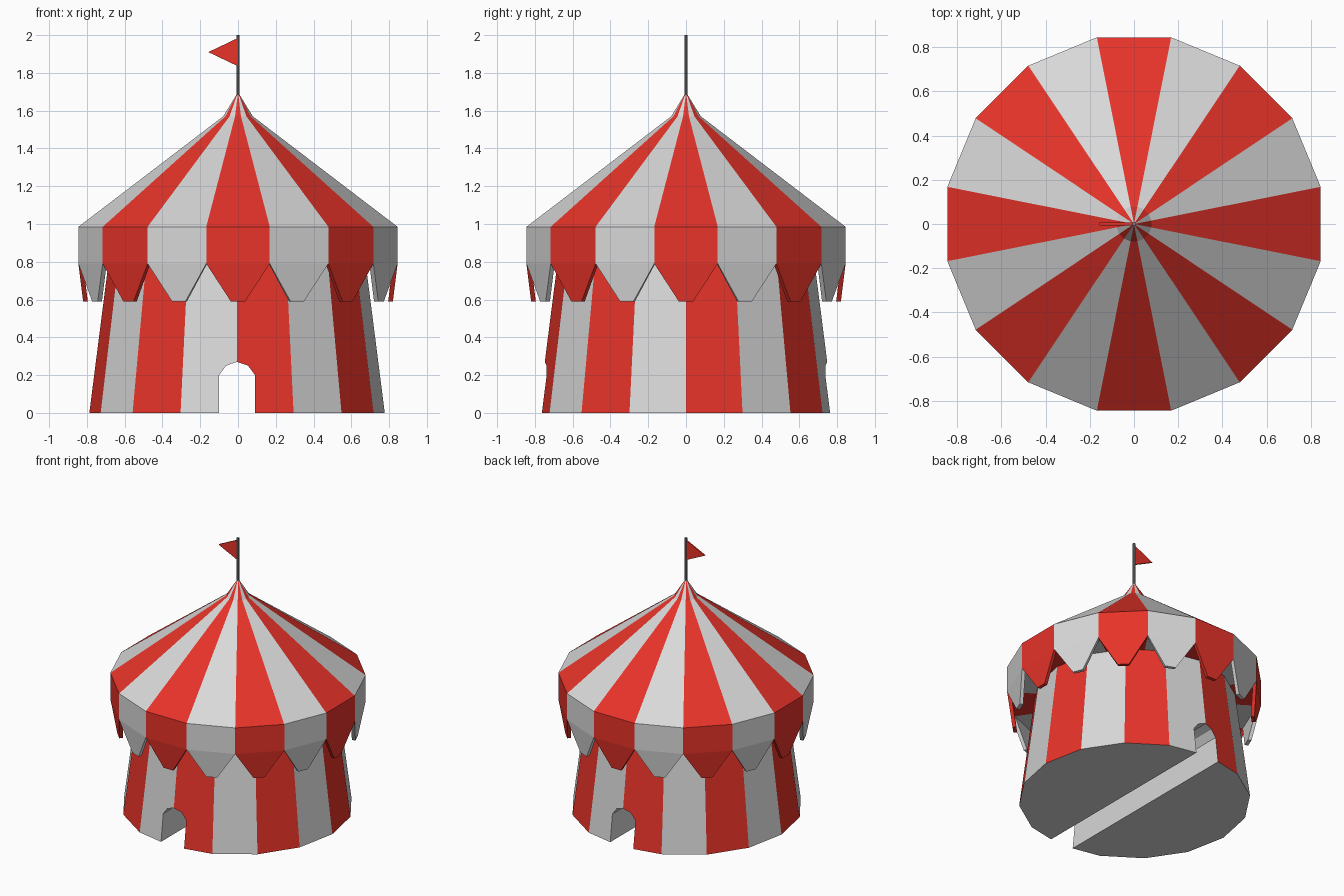
import bpy, bmesh
from math import sin, cos, pi
from mathutils import Vector

if "Cube" in bpy.data.objects:
    bpy.data.objects.remove(bpy.data.objects["Cube"])

SIDES = 16
STEP = 2 * pi / SIDES


def material(name, rgb):
    m = bpy.data.materials.new(name)
    m.use_nodes = True
    m.diffuse_color = (*rgb, 1)
    bsdf = next(n for n in m.node_tree.nodes if n.type == "BSDF_PRINCIPLED")
    bsdf.inputs["Base Color"].default_value = (*rgb, 1)
    bsdf.inputs["Roughness"].default_value = 0.8
    return m


RED = material("canvas_red", (0.80, 0.033, 0.022))
WHITE = material("canvas_white", (0.69, 0.69, 0.69))
GREY = material("pole_grey", (0.22, 0.22, 0.23))
STRIPES = [RED, WHITE]


def finish(bm, name, mats):
    bmesh.ops.recalc_face_normals(bm, faces=bm.faces)
    mesh = bpy.data.meshes.new(name)
    bm.to_mesh(mesh)
    bm.free()
    for m in mats:
        mesh.materials.append(m)
    obj = bpy.data.objects.new(name, mesh)
    bpy.context.collection.objects.link(obj)
    return obj


def striped_lathe(name, profile, turn, cx=0):
    """Closed polygonal solid whose sectors alternate red and white."""
    bm = bmesh.new()
    rings = [[bm.verts.new((cx + r * cos(k * STEP + turn), r * sin(k * STEP + turn), z))
              for k in range(SIDES)] for r, z in profile]
    for a, b in zip(rings, rings[1:]):
        for k in range(SIDES):
            j = (k + 1) % SIDES
            bm.faces.new((a[k], a[j], b[j], b[k])).material_index = k % 2
    for ring in (rings[0], rings[-1]):
        bm.faces.new(ring).material_index = 1
    return finish(bm, name, STRIPES)


def add_prism(bm, front, back, index=0):
    """Solid between two matching outlines."""
    f = [bm.verts.new(p) for p in front]
    b = [bm.verts.new(p) for p in back]
    faces = [bm.faces.new(f), bm.faces.new(b[::-1])]
    n = len(f)
    for i in range(n):
        faces.append(bm.faces.new((f[i], b[i], b[(i + 1) % n], f[(i + 1) % n])))
    for face in faces:
        face.material_index = index


# Tapered striped wall
CX = -0.005
wall = striped_lathe("tent_wall", [(0.782, 0), (0.68, 0.8)], 0, CX)

# Arched passage cut right through the wall
half = [(0.095, -0.1), (0.095, 0.2), (0.058, 0.25)]
arch = half + [(0, 0.27)] + [(-x, z) for x, z in reversed(half)]
bm = bmesh.new()
add_prism(bm, [(CX + x, -1, z) for x, z in arch], [(CX + x, 1, z) for x, z in arch], 1)
cutter = finish(bm, "passage_cutter", STRIPES)
cutter.hide_render = True
cut = wall.modifiers.new("passage", "BOOLEAN")
cut.operation = "DIFFERENCE"
cut.solver = "EXACT"
cut.object = cutter
bpy.context.view_layer.objects.active = wall
bpy.ops.object.modifier_apply(modifier=cut.name)
bpy.data.objects.remove(cutter)

# Canopy: peak, roof slope, upright valance and underside
APOTHEM = 0.845
R = APOTHEM / cos(STEP / 2)
striped_lathe("canopy", [(0.008, 1.685), (0.08, 1.57), (R, 0.985), (R, 0.79), (0.6, 0.79)],
              -STEP / 2)

# Hanging scallops, leaning slightly inward
bm = bmesh.new()
THICK = 0.025
for k in range(SIDES):
    n = Vector((cos(k * STEP), sin(k * STEP), 0))
    t = Vector((-n.y, n.x, 0))
    top = R * sin(STEP / 2)
    outline = [(-top, APOTHEM, 0.79), (-0.038, 0.82, 0.59),
               (0.038, 0.82, 0.59), (top, APOTHEM, 0.79)]
    front = [n * d + t * w + Vector((0, 0, z)) for w, d, z in outline]
    back = [n * (d - THICK) + t * w * 0.97 + Vector((0, 0, z)) for w, d, z in outline]
    add_prism(bm, front, back, k % 2)
finish(bm, "valance_scallops", STRIPES)

# Flag pole
bpy.ops.mesh.primitive_cylinder_add(vertices=8, radius=0.009, depth=0.36, location=(0, 0, 1.82))
pole = bpy.context.object
pole.name = "flag_pole"
pole.data.materials.append(GREY)

# Pennant
pennant = [(0, 1.985), (-0.157, 1.91), (0, 1.835)]
bm = bmesh.new()
add_prism(bm, [(x, -0.006, z) for x, z in pennant], [(x, 0.006, z) for x, z in pennant])
finish(bm, "pennant", [RED])
